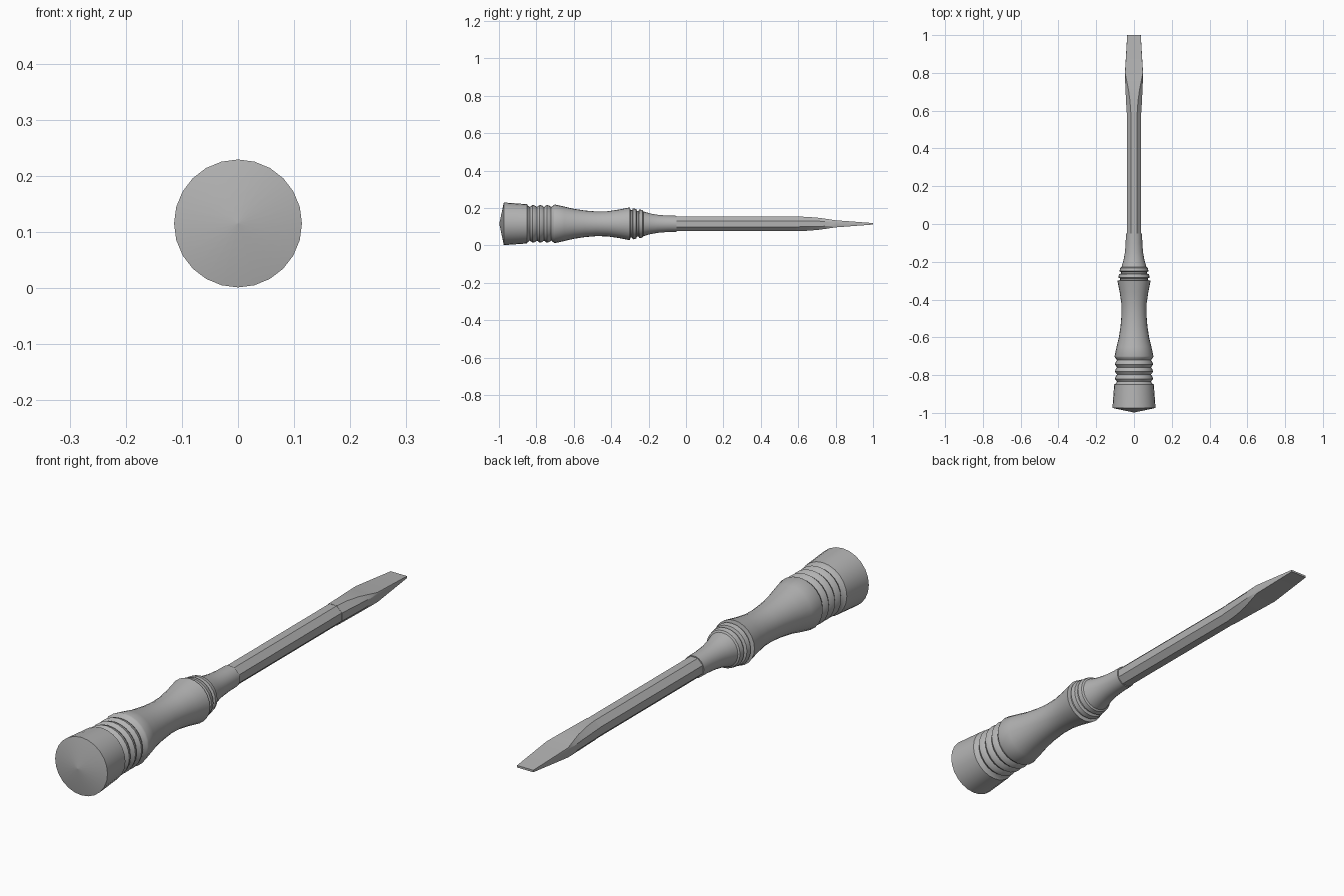
import bpy, bmesh, math

if "Cube" in bpy.data.objects:
    bpy.data.objects.remove(bpy.data.objects["Cube"])

CZ = 0.115  # height of the tool's axis

steel = bpy.data.materials.new("grey")
steel.diffuse_color = (0.45, 0.45, 0.45, 1)
steel.use_nodes = True
steel.node_tree.nodes["Principled BSDF"].inputs["Base Color"].default_value = steel.diffuse_color


def loft(name, rings, angle):
    """Skin a list of rings (equal point counts) and close both ends."""
    bm = bmesh.new()
    rows = [[bm.verts.new(p) for p in ring] for ring in rings]
    n = len(rows[0])
    for a, b in zip(rows, rows[1:]):
        for i in range(n):
            j = (i + 1) % n
            bm.faces.new((a[i], a[j], b[j], b[i]))
    bm.faces.new(rows[0])
    bm.faces.new(rows[-1])
    bmesh.ops.remove_doubles(bm, verts=bm.verts, dist=0.0001)
    bmesh.ops.recalc_face_normals(bm, faces=bm.faces)
    me = bpy.data.meshes.new(name)
    bm.to_mesh(me)
    bm.free()
    me.materials.append(steel)
    ob = bpy.data.objects.new(name, me)
    bpy.context.collection.objects.link(ob)
    bpy.ops.object.select_all(action='DESELECT')
    ob.select_set(True)
    bpy.context.view_layer.objects.active = ob
    bpy.ops.object.shade_smooth_by_angle(angle=math.radians(angle))
    return ob


def circle(y, r, n=24):
    return [(r * math.cos(2 * math.pi * i / n), y,
             CZ + r * math.sin(2 * math.pi * i / n)) for i in range(n)]


def octagon(y, w, h, flat, side):
    """Eight-sided section: half width, half height, half top flat, half side flat."""
    pts = [(w, side), (flat, h), (-flat, h), (-w, side),
           (-w, -side), (-flat, -h), (flat, -h), (w, -side)]
    return [(x, y, CZ + z) for x, z in pts]


# Handle: domed butt, grip grooves, waist, collar rings and ferrule
profile = [(-0.998, 0.0006), (-0.974, 0.114), (-0.85, 0.105)]
for k in range(4):
    y = -0.85 + k * 0.038
    profile += [(y + 0.004, 0.098), (y + 0.015, 0.090),
                (y + 0.026, 0.098), (y + 0.030, 0.101)]
profile += [(-0.70, 0.103), (-0.65, 0.092), (-0.60, 0.080), (-0.54, 0.071),
            (-0.48, 0.066), (-0.42, 0.067), (-0.36, 0.076), (-0.30, 0.088),
            (-0.297, 0.073), (-0.288, 0.073), (-0.284, 0.083), (-0.266, 0.079),
            (-0.262, 0.068), (-0.254, 0.068), (-0.250, 0.077), (-0.232, 0.073),
            (-0.228, 0.066), (-0.19, 0.055), (-0.15, 0.048), (-0.10, 0.044),
            (-0.05, 0.043)]
loft("handle", [circle(y, r) for y, r in profile], 35)

# Shaft: straight octagonal bar
loft("shaft", [octagon(-0.10, 0.038, 0.038, 0.016, 0.016),
               octagon(0.59, 0.038, 0.038, 0.016, 0.016)], 20)

# Blade: shaft flattening into a flared wedge
blade = [(0.59, 0.039, 0.039, 0.017, 0.016),
         (0.65, 0.042, 0.037, 0.021, 0.015),
         (0.71, 0.045, 0.032, 0.029, 0.014),
         (0.76, 0.047, 0.025, 0.039, 0.012),
         (0.80, 0.048, 0.019, 0.047, 0.014),
         (1.00, 0.036, 0.004, 0.0355, 0.0035)]
loft("blade", [octagon(*s) for s in blade], 20)
